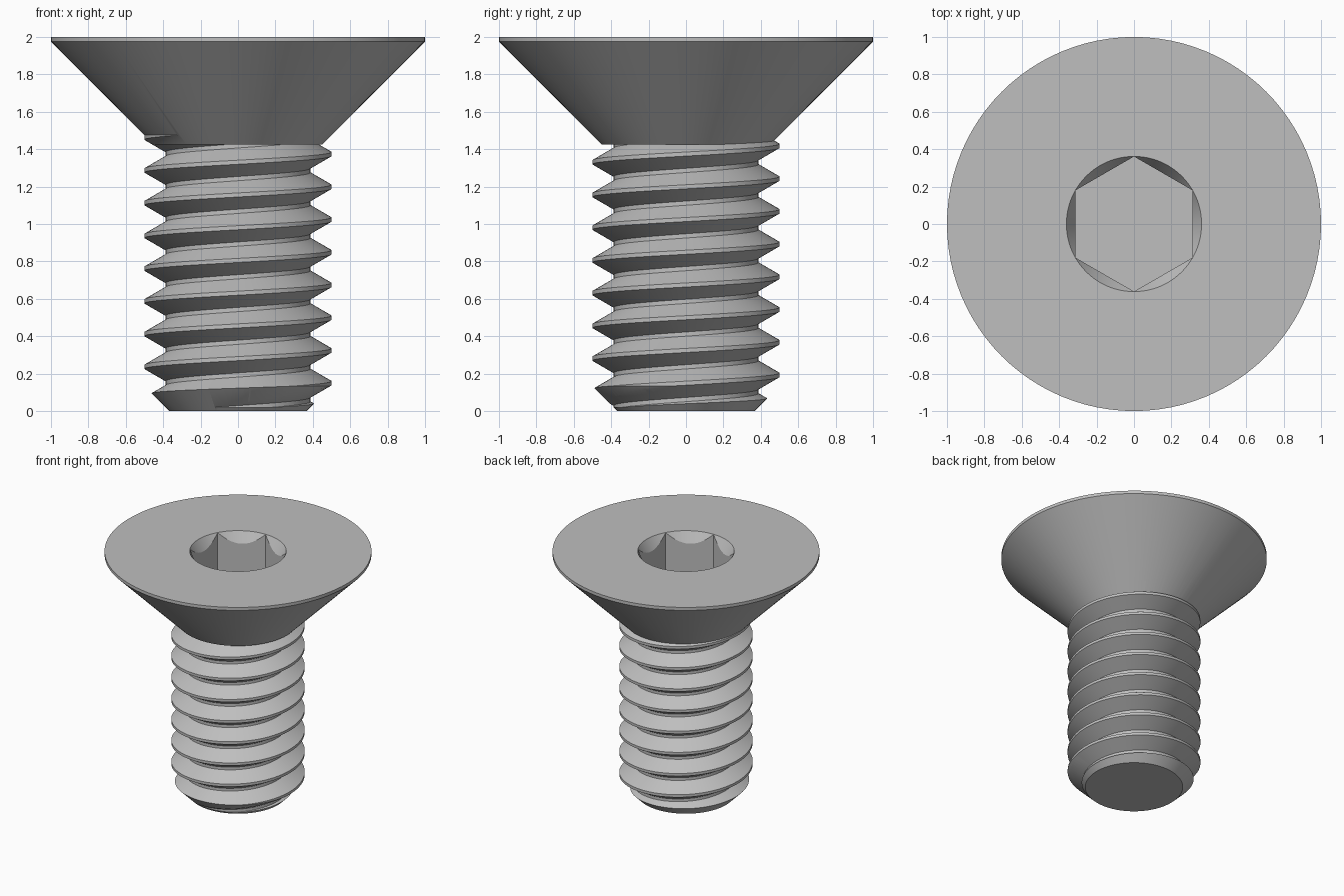
import bpy, bmesh, math

if "Cube" in bpy.data.objects:
    bpy.data.objects.remove(bpy.data.objects["Cube"])

PITCH, CREST_R, ROOT_R = 0.175, 0.5, 0.387
SEG = 96

steel = bpy.data.materials.new("steel_grey")
steel.diffuse_color = (0.52, 0.52, 0.52, 1)
steel.use_nodes = True
steel.node_tree.nodes["Principled BSDF"].inputs["Base Color"].default_value = steel.diffuse_color


def finish(bm, name):
    bmesh.ops.recalc_face_normals(bm, faces=bm.faces)
    me = bpy.data.meshes.new(name)
    bm.to_mesh(me)
    bm.free()
    me.materials.append(steel)
    ob = bpy.data.objects.new(name, me)
    bpy.context.collection.objects.link(ob)
    return ob


def lathe(name, profile, n=SEG):
    """Closed solid stacked from (radius, height) rings; first vertex on +y."""
    bm = bmesh.new()
    rings = []
    for r, z in profile:
        angles = [math.pi / 2 + math.tau * i / n for i in range(n)]
        rings.append([bm.verts.new((r * math.cos(a), r * math.sin(a), z)) for a in angles])
    for lo, hi in zip(rings, rings[1:]):
        for i in range(n):
            j = (i + 1) % n
            bm.faces.new((lo[i], lo[j], hi[j], hi[i]))
    bm.faces.new(rings[0][::-1])
    bm.faces.new(rings[-1])
    return finish(bm, name)


def helix_rod(name, first, last, z0):
    """Right-handed threaded rod, longer than needed at both ends."""
    flat = PITCH / 16
    flank = flat + (CREST_R - ROOT_R) * math.tan(math.radians(30))
    section = [(ROOT_R, -flank), (CREST_R, -flat), (CREST_R, flat), (ROOT_R, flank)]
    rows = [(r, z0 + k * PITCH + dz) for k in range(first, last) for r, dz in section]
    bm = bmesh.new()
    cols = []
    for i in range(SEG):
        a = math.tau * i / SEG
        cols.append([bm.verts.new((r * math.cos(a), r * math.sin(a), z + PITCH * i / SEG))
                     for r, z in rows])
    # one extra turn on the seam column so the last column joins one pitch higher
    extra = [bm.verts.new((r, 0, z + PITCH)) for r, z in rows[-4:]]
    seam = cols[0] + extra
    cols.append(seam[4:])
    for a, b in zip(cols, cols[1:]):
        for j in range(len(rows) - 1):
            bm.faces.new((a[j], b[j], b[j + 1], a[j + 1]))
    # end caps as fans around the axis
    n = len(rows)
    bottom = [c[0] for c in cols] + seam[3:0:-1]
    top = [c[n - 1] for c in cols] + seam[n + 2:n - 1:-1]
    for loop in (bottom, top):
        z = sum(v.co.z for v in loop) / len(loop)
        hub = bm.verts.new((0, 0, z))
        for u, v in zip(loop, loop[1:] + loop[:1]):
            bm.faces.new((u, v, hub))
    return finish(bm, name)


def boolean(target, tool, operation):
    mod = target.modifiers.new(operation.lower(), 'BOOLEAN')
    mod.operation = operation
    mod.solver = 'EXACT'
    mod.object = tool
    bpy.context.view_layer.objects.active = target
    bpy.ops.object.modifier_apply(modifier=mod.name)
    bpy.data.objects.remove(tool)


# threaded shank, trimmed to length with a chamfered tip
shank = helix_rod("threaded_shank", -3, 10, 0.149)
envelope = lathe("shank_envelope", [(0.367, 0), (0.6, 0.233), (0.6, 1.5)])
boolean(shank, envelope, 'INTERSECT')

# countersunk head with a thin rim
screw = lathe("countersunk_screw", [(0.45, 1.425), (1, 1.975), (1, 2)])
boolean(screw, shank, 'UNION')

# hexagonal drive socket with a conical lead-in
hex_r = 0.3125 / math.cos(math.pi / 6)
boolean(screw, lathe("hex_cutter", [(hex_r, 1.55), (hex_r, 2.1)], 6), 'DIFFERENCE')
slope = math.tan(math.radians(60))
lead_in = lathe("lead_in_cutter", [(0.3615 - 0.12 / slope, 1.88), (0.3615 + 0.05 / slope, 2.05)])
boolean(screw, lead_in, 'DIFFERENCE')

# smooth round surfaces, crisp machined edges
bpy.ops.object.select_all(action='DESELECT')
screw.select_set(True)
bpy.context.view_layer.objects.active = screw
bpy.ops.object.shade_smooth_by_angle(angle=math.radians(25))
